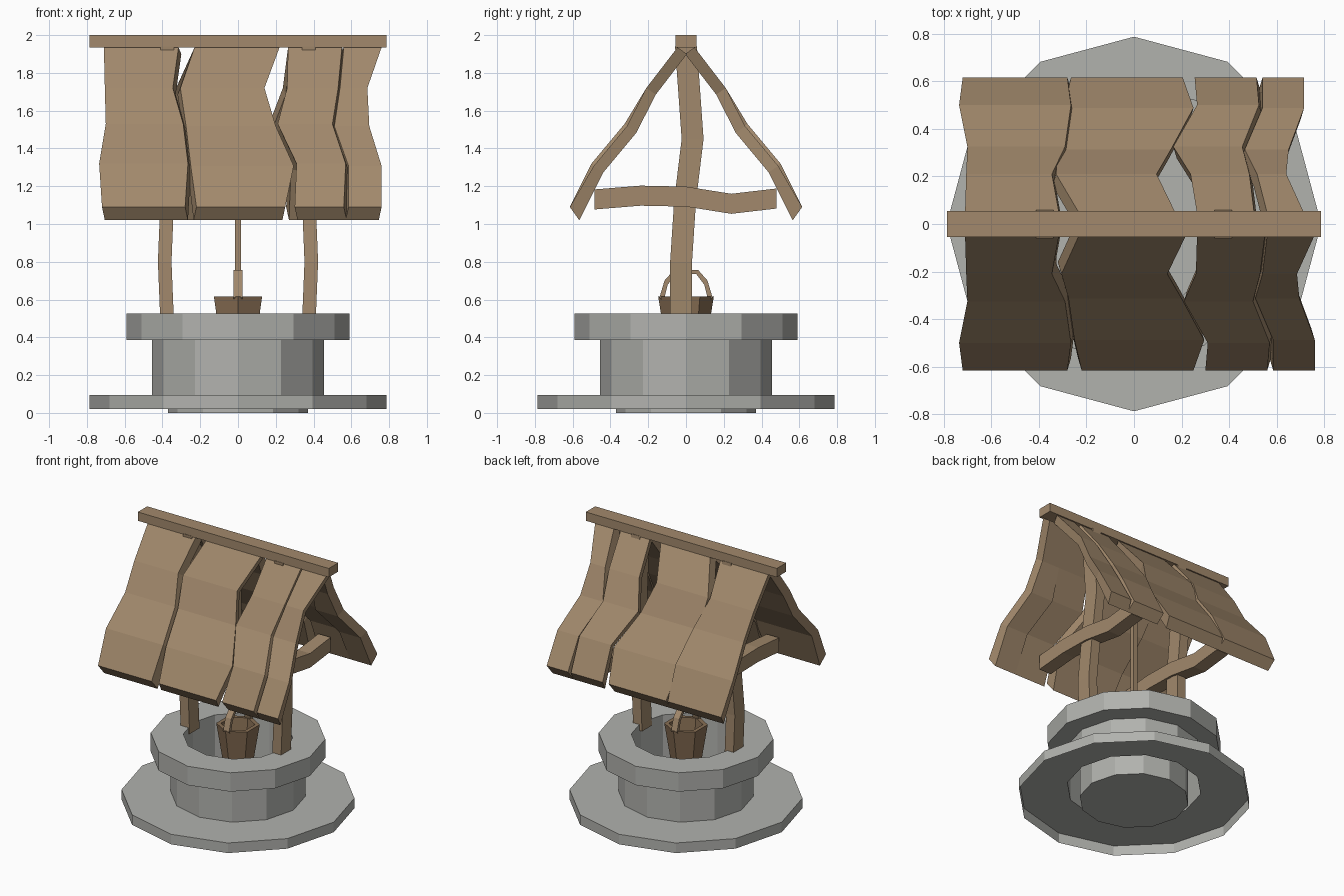
import bpy, bmesh, math

old = bpy.data.objects.get("Cube")
if old:
    bpy.data.objects.remove(old, do_unlink=True)


def material(name, color):
    m = bpy.data.materials.new(name)
    m.use_nodes = True
    rgba = (*color, 1)
    m.diffuse_color = rgba
    m.node_tree.nodes["Principled BSDF"].inputs["Base Color"].default_value = rgba
    return m


stone = material("grey stone", (.44, .445, .42))
wood = material("weathered wood", (.36, .25, .15))
dark_wood = material("bucket wood", (.25, .16, .09))


def finish(name, bm, mat):
    mesh = bpy.data.meshes.new(name)
    bm.to_mesh(mesh)
    bm.free()
    mesh.materials.append(mat)
    obj = bpy.data.objects.new(name, mesh)
    bpy.context.collection.objects.link(obj)
    return obj


def loft(name, sections, mat):
    """Join a row of cross-sections into a closed solid."""
    bm = bmesh.new()
    rings = [[bm.verts.new(p) for p in s] for s in sections]
    n = len(rings[0])
    for a, b in zip(rings, rings[1:]):
        for j in range(n):
            k = (j + 1) % n
            bm.faces.new((a[j], b[j], b[k], a[k]))
    bm.faces.new(rings[0])
    bm.faces.new(rings[-1])
    bmesh.ops.recalc_face_normals(bm, faces=bm.faces)
    return finish(name, bm, mat)


def lathe(name, profile, sides, mat, turn=0, close_end=False):
    """Turn (radius, height) points around z; the first ring is filled as a floor."""
    bm = bmesh.new()
    angles = [turn + math.tau * j / sides for j in range(sides)]
    rings = [[bm.verts.new((r * math.cos(t), r * math.sin(t), z)) for t in angles]
             for r, z in profile]
    for a, b in zip(rings, rings[1:]):
        for j in range(sides):
            k = (j + 1) % sides
            bm.faces.new((a[j], b[j], b[k], a[k]))
    bm.faces.new(rings[0])
    if close_end:
        bm.faces.new(rings[-1][::-1])
    return finish(name, bm, mat)


def box(name, x, y, z, mat):
    return loft(name, [[(x[0], v, w) for v, w in ((y[0], z[0]), (y[1], z[0]), (y[1], z[1]), (y[0], z[1]))],
                       [(x[1], v, w) for v, w in ((y[0], z[0]), (y[1], z[0]), (y[1], z[1]), (y[0], z[1]))]], mat)


# Stone well: floor, shaft, rim, wall and open-bottomed base slab
lathe("stone_well", [(.37, 0), (.37, .525), (.59, .525), (.59, .385),
                     (.455, .385), (.455, .095), (.787, .095), (.787, .02)], 12, stone)

# Crooked posts and the cross beams they carry
post_path = [(.375, -.026, .48), (.388, -.026, .8), (.375, -.005, 1.12),
             (.37, .035, 1.45), (.375, 0, 1.94)]
beam_path = [(-.485, 1.13), (-.24, 1.15), (0, 1.145), (.24, 1.107), (.48, 1.135)]
corners = ((-1, -1), (1, -1), (1, 1), (-1, 1))
for side, label in ((1, "left"), (-1, "right")):
    loft(label + "_post", [[(side * (x + .036 * u), y + .058 * v, z) for u, v in corners]
                           for x, y, z in post_path], wood)
    loft(label + "_cross_beam", [[(side * (.375 + .05 * u), y, z + .053 * v) for u, v in corners]
                                 for y, z in beam_path], wood)

# Ridge beam
box("ridge_beam", (-.785, .785), (-.055, .055), (1.935, 2), wood)

# Roof planks: (left, right) edges per row, from the ridge down to the eave
planks = [
    [(-.71, -.315), (-.705, -.345), (-.70, -.29), (-.735, -.265), (-.72, -.28)],
    [(-.23, .22), (-.305, .14), (-.275, .20), (-.25, .295), (-.22, .25)],
    [(.265, .55), (.26, .53), (.21, .50), (.31, .57), (.30, .56)],
    [(.56, .76), (.54, .685), (.51, .695), (.585, .76), (.585, .76)],
]
slope = [(.045, 1.935), (.21, 1.72), (.325, 1.53), (.50, 1.32), (.615, 1.09)]
thick = [(-.05, -.035), (-.05, -.035), (-.05, -.035), (-.05, -.035), (-.05, -.07)]
for way, label in ((-1, "front"), (1, "back")):
    for i, rows in enumerate(planks):
        shift = -.045 if way > 0 and i else 0
        wave = .012 * (i % 2)
        chip = .015 * (-1) ** i
        sections = []
        for r, ((x0, x1), (y, z), (dy, dz)) in enumerate(zip(rows, slope, thick)):
            drop = wave * (r in (2, 3))
            x0, x1 = x0 + shift * min(1, r / 2), x1 + shift
            y, z = y - drop, z - drop
            sections.append([(x0, way * y, z), (x1, way * y, z),
                             (x1 + chip, way * (y + dy), z + dz),
                             (x0 + chip, way * (y + dy), z + dz)])
        loft(f"{label}_roof_plank_{i + 1}", sections, wood)

# Six-sided bucket with a hollow inside
lathe("bucket", [(.09, .36), (.115, .615), (.147, .615), (.10, .32)], 6, dark_wood,
      turn=math.pi / 6, close_end=True)

# Bucket handle: a flat strip bent over the bucket
arch = [(-.13, .60), (-.105, .69), (-.06, .745), (.06, .745), (.105, .69), (.13, .60)]
loft("bucket_handle", [[(.024 * u, y * (1 + .08 * v), z + .011 * v) for u, v in corners]
                       for y, z in arch], wood)

# Rope from the ridge to the handle
box("rope", (-.016, .016), (-.016, .016), (.74, 1.94), wood)
